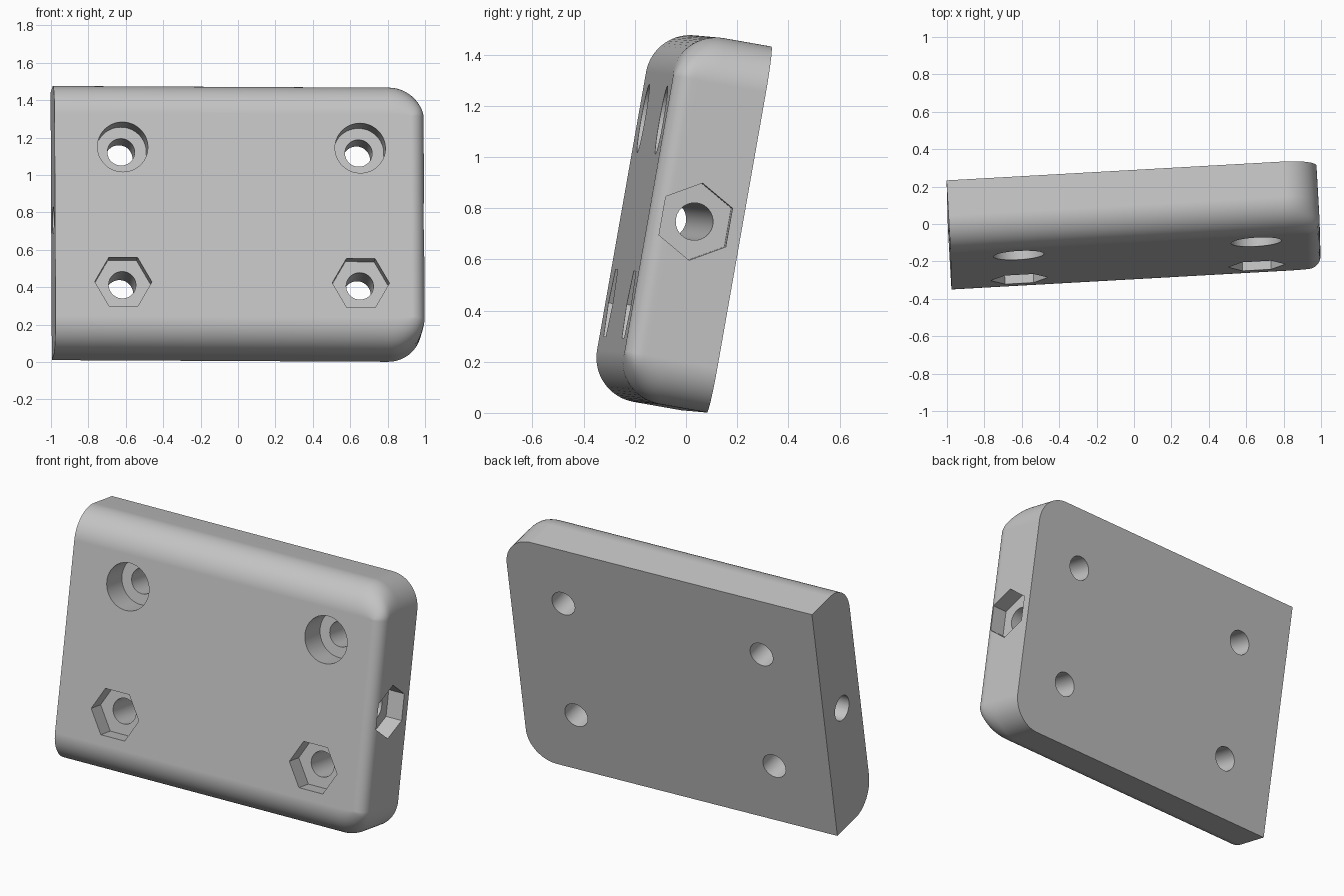
import bpy, bmesh, math
from mathutils import Vector, Matrix

cube = bpy.data.objects.get("Cube")
if cube:
    bpy.data.objects.remove(cube, do_unlink=True)

# Plate size, fillet radii and bore sizes
L, H, T = 1.98, 1.452, 0.365
FRONT_R, SIDE_R, CORNER_R = 0.175, 0.07, 0.18
BORE, COUNTERBORE, NUT = 0.073, 0.135, 0.153
X, Y, Z = Vector((1, 0, 0)), Vector((0, 1, 0)), Vector((0, 0, 1))

grey = bpy.data.materials.new("light grey plastic")
grey.use_nodes = True
grey.diffuse_color = (0.55, 0.55, 0.55, 1)
grey.node_tree.nodes["Principled BSDF"].inputs["Base Color"].default_value = grey.diffuse_color


def make_object(name, bm):
    bmesh.ops.recalc_face_normals(bm, faces=bm.faces)
    mesh = bpy.data.meshes.new(name)
    bm.to_mesh(mesh)
    bm.free()
    mesh.materials.append(grey)
    obj = bpy.data.objects.new(name, mesh)
    bpy.context.collection.objects.link(obj)
    return obj


def skin(bm, rings):
    """Join equal rings of points into a closed solid."""
    loops = [[bm.verts.new(p) for p in ring] for ring in rings]
    for a, b in zip(loops, loops[1:]):
        for i in range(len(a)):
            j = (i + 1) % len(a)
            bm.faces.new((a[i], a[j], b[j], b[i]))
    bm.faces.new(loops[0])
    bm.faces.new(loops[-1])


def prism(bm, start, end, u, radius, sides):
    v = (end - start).normalized().cross(u)
    turns = [math.tau * i / sides for i in range(sides)]
    skin(bm, [[p + radius * (u * math.cos(t) + v * math.sin(t)) for t in turns]
              for p in (start, end)])


def inset(radius, depth):
    """How far a fillet pulls the outline in at a depth behind the front."""
    gap = max(radius - depth, 0)
    return radius - math.sqrt(radius ** 2 - gap ** 2)


def outline(depth, steps=16):
    """Section with a square right end and two rounded left corners."""
    a, b = inset(FRONT_R, depth), inset(SIDE_R, depth)
    y, cx, cz = depth - T / 2, L / 2 - CORNER_R, H / 2 - CORNER_R
    arc = [(cx + (CORNER_R - b) * math.cos(t), cz + (CORNER_R - a) * math.sin(t))
           for t in (math.pi / 2 * i / steps for i in range(steps + 1))]
    half = arc + [(-L / 2, H / 2 - a)]
    return [(x, y, z) for x, z in half] + [(x, y, -z) for x, z in reversed(half)]


# Plate body, lofted from front to back
bm = bmesh.new()
depths = [FRONT_R * (1 - math.cos(math.pi / 2 * i / 16)) for i in range(17)]
skin(bm, [outline(d) for d in depths + [T]])
plate = make_object("mounting_plate", bm)

# Cutters: through holes, then screw head and nut pockets
holes, pockets = bmesh.new(), bmesh.new()
for side in (-1, 1):
    for level in (-1, 1):
        centre = Vector((0.01 + side * 0.636, 0, 0.003 + level * 0.366))
        prism(holes, centre - Y, centre + Y, X, BORE, 48)
        front = centre - Y * T / 2
        if level > 0:
            prism(pockets, front - Y * 0.1, front + Y * 0.16, X, COUNTERBORE, 64)
        else:
            prism(pockets, front - Y * 0.1, front + Y * 0.1, X, NUT, 6)
prism(holes, X * -1.2, X * 1.2, Z, BORE, 48)
prism(pockets, X * (L / 2 - 0.1), X * (L / 2 + 0.1), Z, NUT, 6)

bpy.context.view_layer.objects.active = plate
plate.select_set(True)
for name, cutter_mesh in (("hole_cutter", holes), ("pocket_cutter", pockets)):
    cutter = make_object(name, cutter_mesh)
    cutter.hide_render = True
    cut = plate.modifiers.new(name, "BOOLEAN")
    cut.operation, cut.solver, cut.object = "DIFFERENCE", "EXACT", cutter
    bpy.ops.object.modifier_apply(modifier=name)
    bpy.data.objects.remove(cutter, do_unlink=True)

# Lean the plate back and turn it slightly
along = Vector((0.9984, 0.0559, -0.005)).normalized()
up = Vector((-0.0048, 0.1736, 0.985))
up = (up - along * up.dot(along)).normalized()
tilt = Matrix((along, up.cross(along), up)).transposed().to_4x4()
plate.data.transform(Matrix.Translation((0, -0.017, 0.752)) @ tilt)

# Smooth fillets with flat faces kept flat
bpy.ops.object.shade_smooth_by_angle(angle=math.radians(30))
weighted = plate.modifiers.new("flat_face_normals", "WEIGHTED_NORMAL")
weighted.keep_sharp = True
